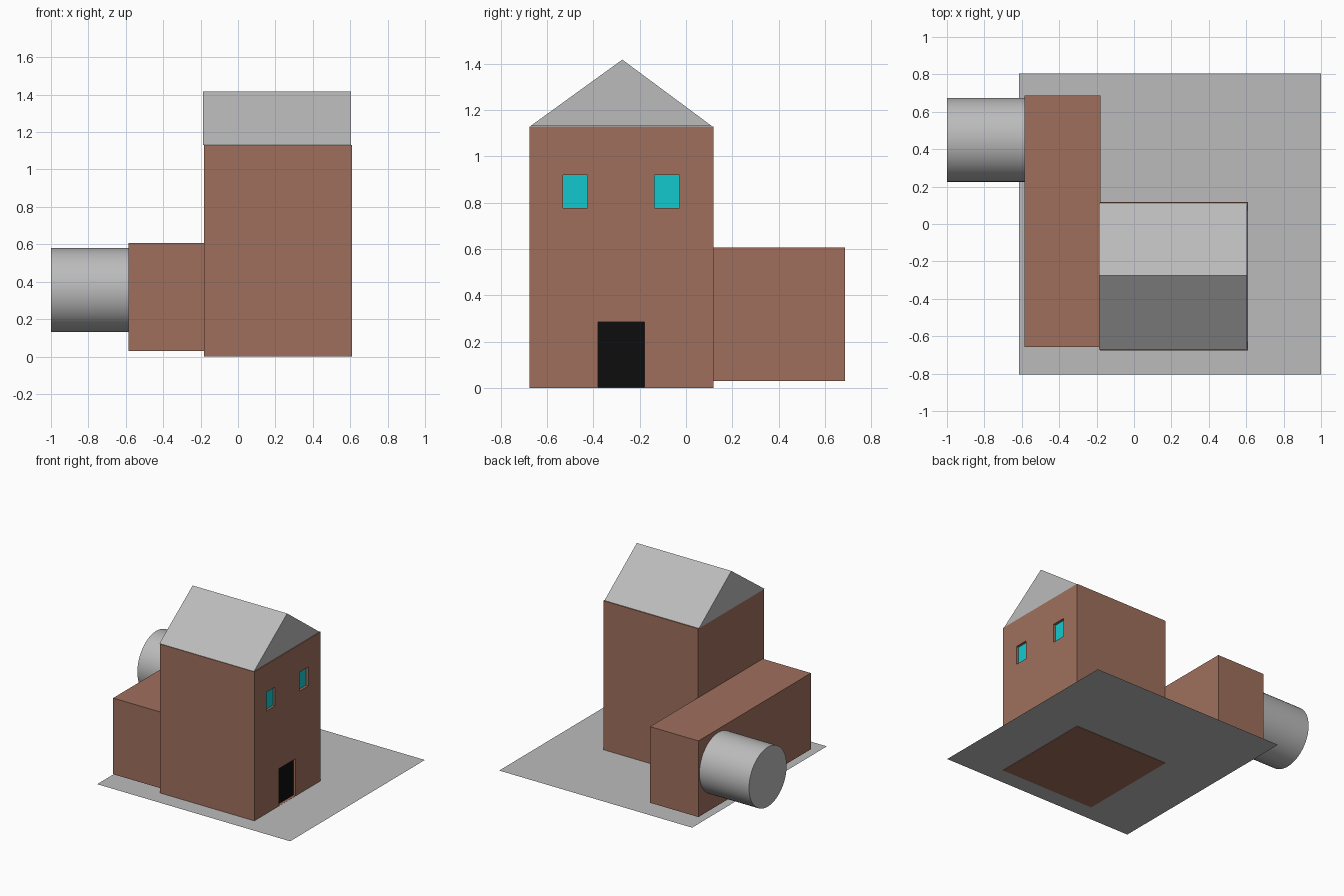
import bpy, bmesh, math
from mathutils import Matrix, Vector

if "Cube" in bpy.data.objects:
    bpy.data.objects.remove(bpy.data.objects["Cube"])


def material(name, rgb):
    m = bpy.data.materials.new(name)
    m.diffuse_color = (*rgb, 1)
    m.use_nodes = True
    m.node_tree.nodes["Principled BSDF"].inputs["Base Color"].default_value = m.diffuse_color
    return m


GREY = material("grey", (0.5, 0.5, 0.5))
BROWN = material("brick brown", (0.347, 0.159, 0.107))
CYAN = material("window cyan", (0.006, 0.584, 0.617))
BLACK = material("door black", (0.004, 0.004, 0.004))


def finish(name, bm, mat):
    bmesh.ops.recalc_face_normals(bm, faces=bm.faces)
    me = bpy.data.meshes.new(name)
    bm.to_mesh(me)
    bm.free()
    me.materials.append(mat)
    ob = bpy.data.objects.new(name, me)
    bpy.context.collection.objects.link(ob)
    return ob


def add_box(bm, x, y, z):
    size = (x[1] - x[0], y[1] - y[0], z[1] - z[0])
    mid = Vector((sum(x) / 2, sum(y) / 2, sum(z) / 2))
    bmesh.ops.create_cube(bm, size=1, matrix=Matrix.Translation(mid) @ Matrix.Diagonal((*size, 1)))


def box(name, x, y, z, mat):
    bm = bmesh.new()
    add_box(bm, x, y, z)
    return finish(name, bm, mat)


def select_only(ob):
    bpy.ops.object.select_all(action='DESELECT')
    ob.select_set(True)
    bpy.context.view_layer.objects.active = ob


# Ground slab: a single sheet just above the tower's underside
bm = bmesh.new()
corners = [(-0.615, -0.805), (1.0, -0.805), (1.0, 0.805), (-0.615, 0.805)]
bm.faces.new([bm.verts.new((x, y, 0.003)) for x, y in corners])
finish("ground_sheet", bm, GREY)

# Tower with recessed windows and door in its right wall
WALL, DEPTH = 0.609, 0.022
tower = box("tower", (-0.182, WALL), (-0.675, 0.118), (0, 1.13), BROWN)
openings = [
    ("left_window", (-0.532, -0.426), (0.778, 0.92), CYAN),
    ("right_window", (-0.135, -0.029), (0.778, 0.92), CYAN),
    ("door", (-0.38, -0.18), (0.004, 0.285), BLACK),
]
bm = bmesh.new()
for _, y, z, _ in openings:
    add_box(bm, (WALL - DEPTH, WALL + 0.1), y, z)
cutter = finish("opening_cutter", bm, BROWN)
cutter.hide_render = True
mod = tower.modifiers.new("openings", 'BOOLEAN')
mod.operation, mod.solver, mod.object = 'DIFFERENCE', 'EXACT', cutter
select_only(tower)
bpy.ops.object.modifier_apply(modifier=mod.name)
bpy.data.objects.remove(cutter)

# Panes and door leaf at the back of each recess
for name, y, z, mat in openings:
    back = WALL - DEPTH
    box(name, (back - 0.002, back + 0.003), y, z, mat)

# Gable roof: triangle profile extruded along x
bm = bmesh.new()
profile = [(-0.672, 1.131), (0.112, 1.131), (-0.275, 1.418)]
face = bm.faces.new([bm.verts.new((-0.187, y, z)) for y, z in profile])
ext = bmesh.ops.extrude_face_region(bm, geom=[face], use_keep_orig=True)
moved = [v for v in ext["geom"] if isinstance(v, bmesh.types.BMVert)]
bmesh.ops.translate(bm, verts=moved, vec=(0.791, 0, 0))
finish("gable_roof", bm, GREY)

# Low side wing, slightly off the ground
box("side_wing", (-0.585, -0.18), (-0.657, 0.687), (0.03, 0.606), BROWN)

# Round tank sticking out of the wing
bm = bmesh.new()
bmesh.ops.create_cone(bm, cap_ends=True, segments=48, radius1=0.225, radius2=0.225, depth=0.43,
                      matrix=Matrix.Translation((-0.785, 0.45, 0.355)) @ Matrix.Rotation(math.pi / 2, 4, 'Y'))
tank = finish("tank", bm, GREY)
select_only(tank)
bpy.ops.object.shade_smooth_by_angle(angle=math.radians(40))
